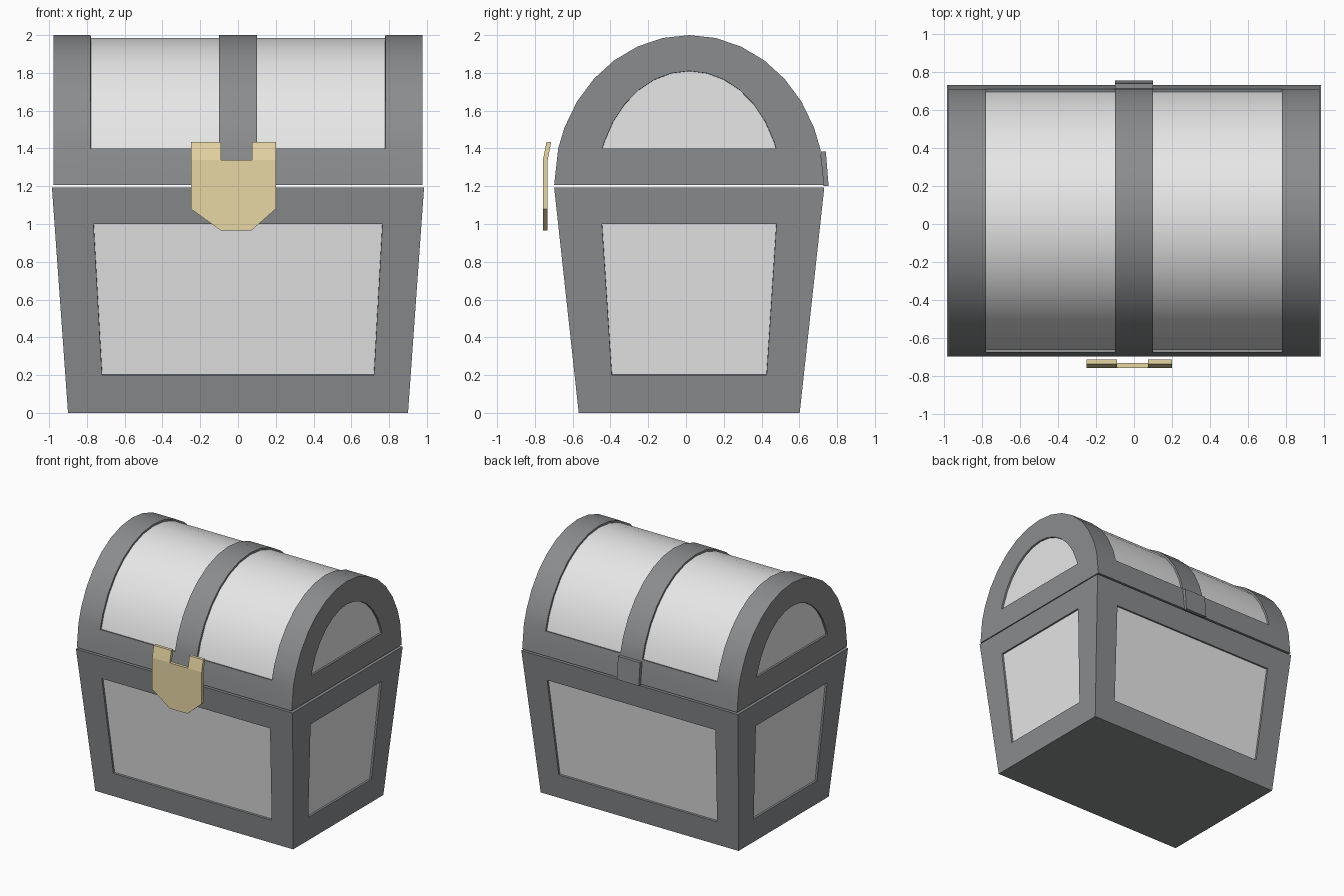
import bpy, bmesh, math

if "Cube" in bpy.data.objects:
    bpy.data.objects.remove(bpy.data.objects["Cube"])

CY = 0.017          # chest centre in y (front lock and rear hinge balance it)
RECESS = 0.015      # depth of the panels


def material(name, rgb):
    m = bpy.data.materials.new(name)
    m.diffuse_color = (*rgb, 1)
    m.use_nodes = True
    m.node_tree.nodes["Principled BSDF"].inputs["Base Color"].default_value = m.diffuse_color
    return m


FRAME = material("dark grey frame", (0.258, 0.264, 0.272))
PANEL = material("light grey panel", (0.8, 0.8, 0.8))
GOLD = material("pale gold", (0.84, 0.71, 0.39))


def finish(bm, name, mats, smooth_angle=None):
    me = bpy.data.meshes.new(name)
    bm.to_mesh(me)
    bm.free()
    for m in mats:
        me.materials.append(m)
    if smooth_angle:
        me.set_sharp_from_angle(angle=math.radians(smooth_angle))
    ob = bpy.data.objects.new(name, me)
    bpy.context.collection.objects.link(ob)
    return ob


def sink(bm, faces):
    """Recess faces into the frame and give them the panel colour."""
    bm.normal_update()
    bmesh.ops.inset_region(bm, faces=faces, thickness=0.001, depth=-RECESS,
                           use_even_offset=True, use_boundary=True)
    for f in faces:
        f.material_index = 1
        f.smooth = False


def prism(name, outline, levels, mats):
    """Stack rings given by outline(level) and cap both ends."""
    bm = bmesh.new()
    rings = [[bm.verts.new(p) for p in outline(l)] for l in levels]
    n = len(rings[0])
    for a, b in zip(rings, rings[1:]):
        for i in range(n):
            j = (i + 1) % n
            bm.faces.new((a[i], a[j], b[j], b[i]))
    bm.faces.new(rings[0][::-1])
    bm.faces.new(rings[-1])
    bmesh.ops.recalc_face_normals(bm, faces=bm.faces[:])
    return bm


# --- Tapered chest body with four recessed panels
TOP = 1.193
half_x = lambda z: 0.90 + 0.085 * z / TOP
half_y = lambda z: 0.585 + 0.13 * z / TOP
bm = prism("body", lambda z: [(sx * half_x(z), CY + sy * half_y(z), z)
                              for sx, sy in ((-1, -1), (1, -1), (1, 1), (-1, 1))],
           (0, TOP), None)
sides = [f for f in bm.faces if abs(f.normal.z) < 0.5]
bmesh.ops.inset_individual(bm, faces=sides, thickness=0.2, use_even_offset=True)
for f in sides:
    along_x = abs(f.normal.y) > 0.5
    for v in f.verts:
        high = v.co.z > 0.6
        z = 1.0 if high else 0.2
        sx, sy = math.copysign(1, v.co.x), math.copysign(1, v.co.y - CY)
        if along_x:
            v.co = (sx * (0.765 if high else 0.72), CY + sy * half_y(z), z)
        else:
            v.co = (sx * half_x(z), CY + sy * (0.462 if high else 0.41), z)
sink(bm, sides)
finish(bm, "chest_body", (FRAME, PANEL))

# --- Barrel lid: bands stay proud, panels between them are sunk
BASE, RY, RZ = 1.207, 0.715, 0.793
a0 = math.asin((1.4 - BASE) / RZ)
angles = [0, a0] + [math.pi * k / 16 for k in range(2, 15)] + [math.pi - a0, math.pi]
bm = prism("lid", lambda x: [(x, CY + RY * math.cos(t), BASE + RZ * math.sin(t))
                             for t in angles],
           (-0.977, -0.78, -0.1, 0.1, 0.78, 0.977), None)
caps = [f for f in bm.faces if abs(f.normal.x) > 0.9]
arch = [f for f in bm.faces if f not in caps and f.normal.z > -0.5]
for f in arch:
    f.smooth = True
panels = [f for f in arch if 0.1 < abs(f.calc_center_median().x) < 0.78
          and f.calc_center_median().z > 1.4]
# half-round windows on the lid ends
bmesh.ops.inset_individual(bm, faces=caps, thickness=0.05)
for f in caps:
    side = math.copysign(0.977, f.calc_center_median().x)
    start = [l.vert for l in f.loops]
    for v in start:
        t = math.atan2(max(v.co.z - BASE, 0) / RZ, (v.co.y - CY) / RY)
        y, z = 0.487 * math.cos(t), 1.2 + 0.61 * math.sin(t)
        if z < 1.401:
            y, z = math.copysign(0.46, y), 1.4
        v.co = (side, CY + y, z)
bmesh.ops.remove_doubles(bm, verts=bm.verts[:], dist=0.0005)
bm.normal_update()
caps = [f for f in bm.faces if abs(f.normal.x) > 0.9 and len(f.verts) > 6]
sink(bm, caps)
sink(bm, [f for f in panels if f.is_valid])
finish(bm, "barrel_lid", (FRAME, PANEL), 35)

# --- Gold lock plate with two bent upper tabs
def plate(name, outline, y_front, thick, mat):
    bm = prism(name, lambda d: [(x, y_front(z) + d, z) for x, z in outline],
               (0, thick), None)
    return finish(bm, name, (mat,))


bend = lambda z: -0.757 + max(0, z - 1.34) * 0.2
plate("lock_plate", [(-0.25, 1.34), (-0.25, 1.08), (-0.09, 0.965),
                     (0.07, 0.965), (0.20, 1.08), (0.20, 1.34)], bend, 0.025, GOLD)
for name, x0, x1 in (("lock_tab_left", -0.25, -0.09), ("lock_tab_right", 0.075, 0.20)):
    plate(name, [(x0, 1.34), (x1, 1.34), (x1, 1.435), (x0, 1.435)], bend, 0.025, GOLD)

# --- Rear hinge plate at the end of the centre band
plate("rear_hinge", [(-0.1, 1.2), (0.1, 1.2), (0.1, 1.385), (-0.1, 1.385)],
      lambda z: 0.728 - (z - 1.2) * 0.08, 0.027, FRAME)
